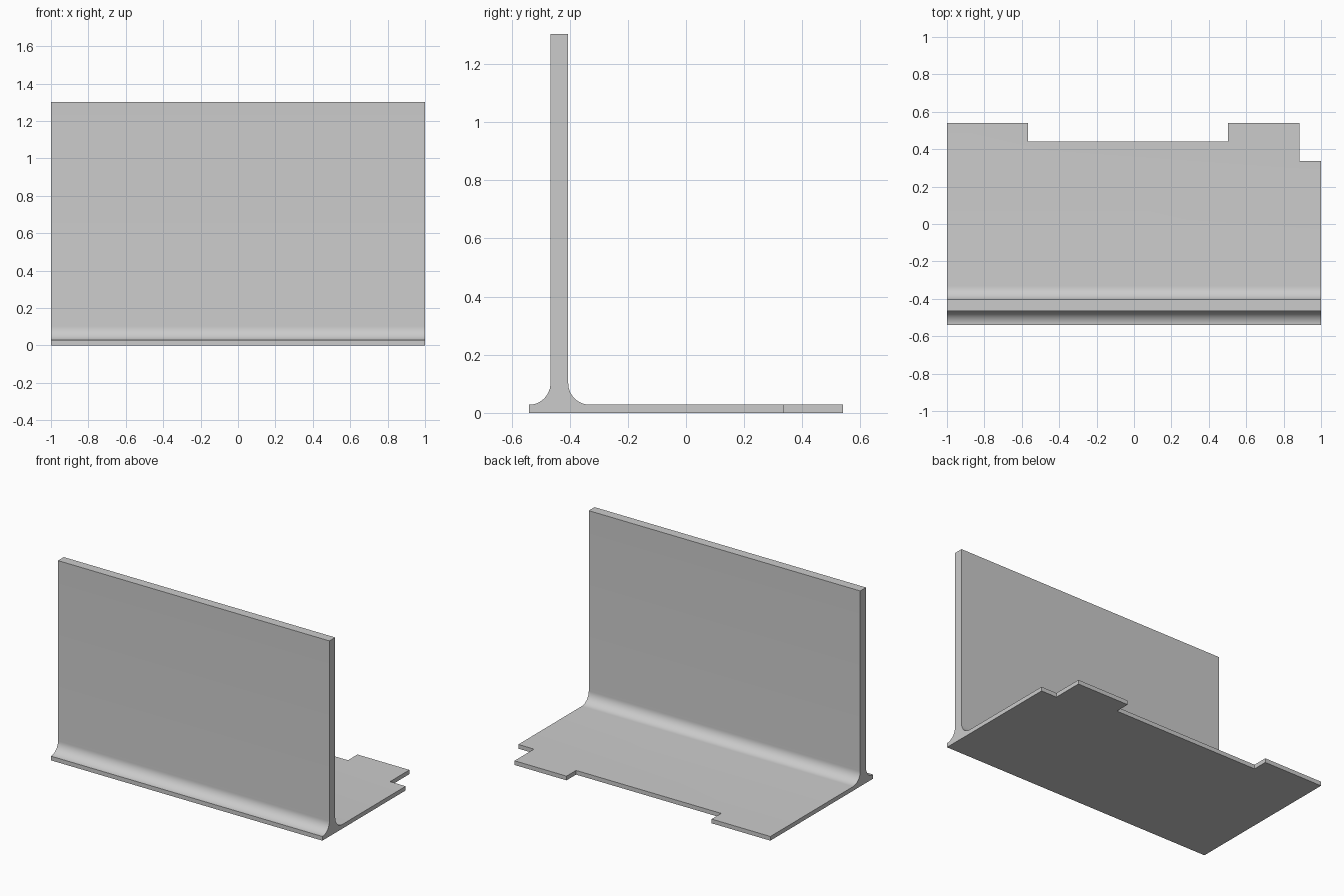
import bpy, bmesh
from math import cos, sin, pi, radians

cube = bpy.data.objects.get("Cube")
if cube:
    bpy.data.objects.remove(cube, do_unlink=True)

# Main dimensions
HALF_X, HALF_Y, HEIGHT = 1.0, 0.54, 1.302
BASE_T = 0.028
WALL_FRONT, WALL_BACK = -0.466, -0.405
RADIUS = 0.074
STEPS = 12

grey = bpy.data.materials.new("plain grey")
grey.use_nodes = True
color = (0.6, 0.6, 0.6, 1)
grey.diffuse_color = color
grey.node_tree.nodes["Principled BSDF"].inputs["Base Color"].default_value = color


def fillet(cy, start, end):
    """Concave arc of (y, z) points between the base plate and the wall."""
    angles = [start + (end - start) * i / STEPS for i in range(STEPS + 1)]
    return [(cy + RADIUS * cos(a), BASE_T + RADIUS + RADIUS * sin(a)) for a in angles]


def extrude_x(name, profile, x0, x1):
    """Solid made by sweeping a (y, z) profile from x0 to x1."""
    bm = bmesh.new()
    face = bm.faces.new([bm.verts.new((x0, y, z)) for y, z in profile])
    ext = bmesh.ops.extrude_face_region(bm, geom=[face])["geom"]
    verts = [v for v in ext if isinstance(v, bmesh.types.BMVert)]
    bmesh.ops.translate(bm, verts=verts, vec=(x1 - x0, 0, 0))
    bmesh.ops.recalc_face_normals(bm, faces=bm.faces)
    mesh = bpy.data.meshes.new(name)
    bm.to_mesh(mesh)
    bm.free()
    mesh.materials.append(grey)
    obj = bpy.data.objects.new(name, mesh)
    bpy.context.collection.objects.link(obj)
    return obj


# Base plate and upright wall joined by fillets
profile = [(HALF_Y, 0), (HALF_Y, BASE_T)]
profile += fillet(WALL_BACK + RADIUS, 1.5 * pi, pi)
profile += [(WALL_BACK, HEIGHT), (WALL_FRONT, HEIGHT)]
profile += fillet(WALL_FRONT - RADIUS, 0, -pi / 2)
profile += [(-HALF_Y, 0)]
bracket = extrude_x("bracket", profile, -HALF_X, HALF_X)

bpy.ops.object.select_all(action='DESELECT')
bracket.select_set(True)
bpy.context.view_layer.objects.active = bracket

# Notches in the rear edge: x range and depth line
for x0, x1, y in ((-0.567, 0.502, 0.44), (0.885, 1.1, 0.336)):
    cutter = extrude_x("notch_cutter", [(y, -0.1), (0.7, -0.1), (0.7, 0.2), (y, 0.2)], x0, x1)
    cutter.hide_render = True
    cut = bracket.modifiers.new("notch", 'BOOLEAN')
    cut.operation, cut.solver, cut.object = 'DIFFERENCE', 'EXACT', cutter
    bpy.ops.object.modifier_apply(modifier=cut.name)
    bpy.data.objects.remove(cutter, do_unlink=True)

bpy.ops.object.shade_smooth_by_angle(angle=radians(30))
